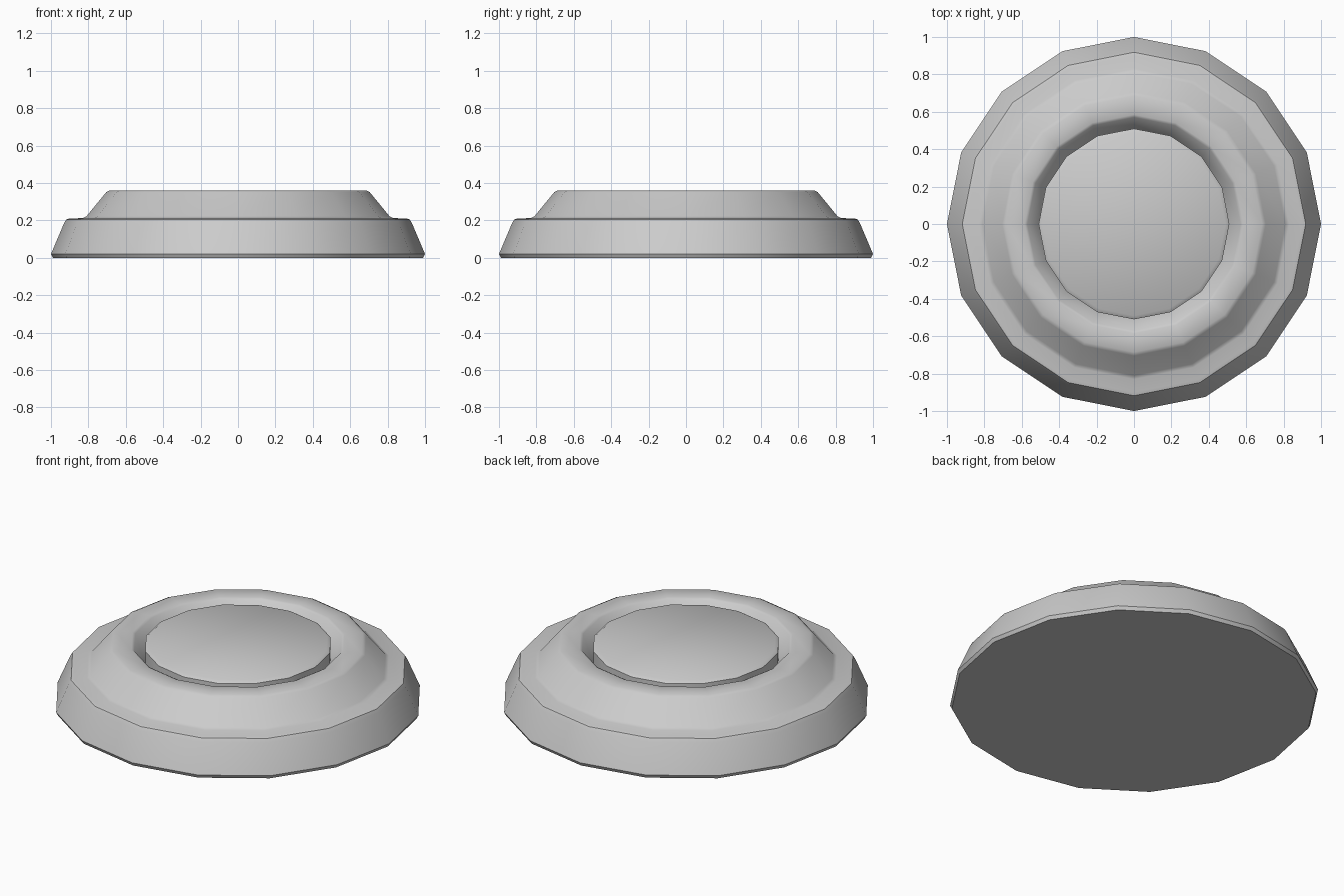
import bpy
import bmesh
import math

if "Cube" in bpy.data.objects:
    bpy.data.objects.remove(bpy.data.objects["Cube"])

SIDES = 16


def lathe(name, profile):
    """Spin an (r, z) profile about z; points at r = 0 become end poles, open ends get caps."""
    bm = bmesh.new()
    rings = []
    for r, z in profile:
        rings.append([bm.verts.new((r * math.cos(math.tau * i / SIDES),
                                    r * math.sin(math.tau * i / SIDES), z))
                      for i in range(SIDES)])
    for low, high in zip(rings, rings[1:]):
        for i in range(SIDES):
            j = (i + 1) % SIDES
            bm.faces.new((low[i], low[j], high[j], high[i]))
    bm.faces.new(rings[0][::-1])
    bm.faces.new(rings[-1])
    bmesh.ops.recalc_face_normals(bm, faces=bm.faces)
    mesh = bpy.data.meshes.new(name)
    bm.to_mesh(mesh)
    bm.free()
    obj = bpy.data.objects.new(name, mesh)
    bpy.context.collection.objects.link(obj)
    bpy.ops.object.select_all(action='DESELECT')
    obj.select_set(True)
    bpy.context.view_layer.objects.active = obj
    bpy.ops.object.shade_smooth_by_angle(angle=math.radians(40))
    return obj


# Two-tier body with softened rims, a V groove and a flush central disc
lathe("stepped_base", [
    (0.99, 0.0), (1.0, 0.02),                       # foot edge
    (0.93, 0.185), (0.918, 0.205), (0.90, 0.21),    # lower tier and rim
    (0.83, 0.212), (0.81, 0.222),                   # ledge
    (0.705, 0.35), (0.685, 0.36),                   # upper tier and rim
    (0.585, 0.36), (0.57, 0.352),                   # top ring
    (0.51, 0.26),                                   # groove bottom
    (0.51, 0.345), (0.49, 0.358),                   # central disc
])
